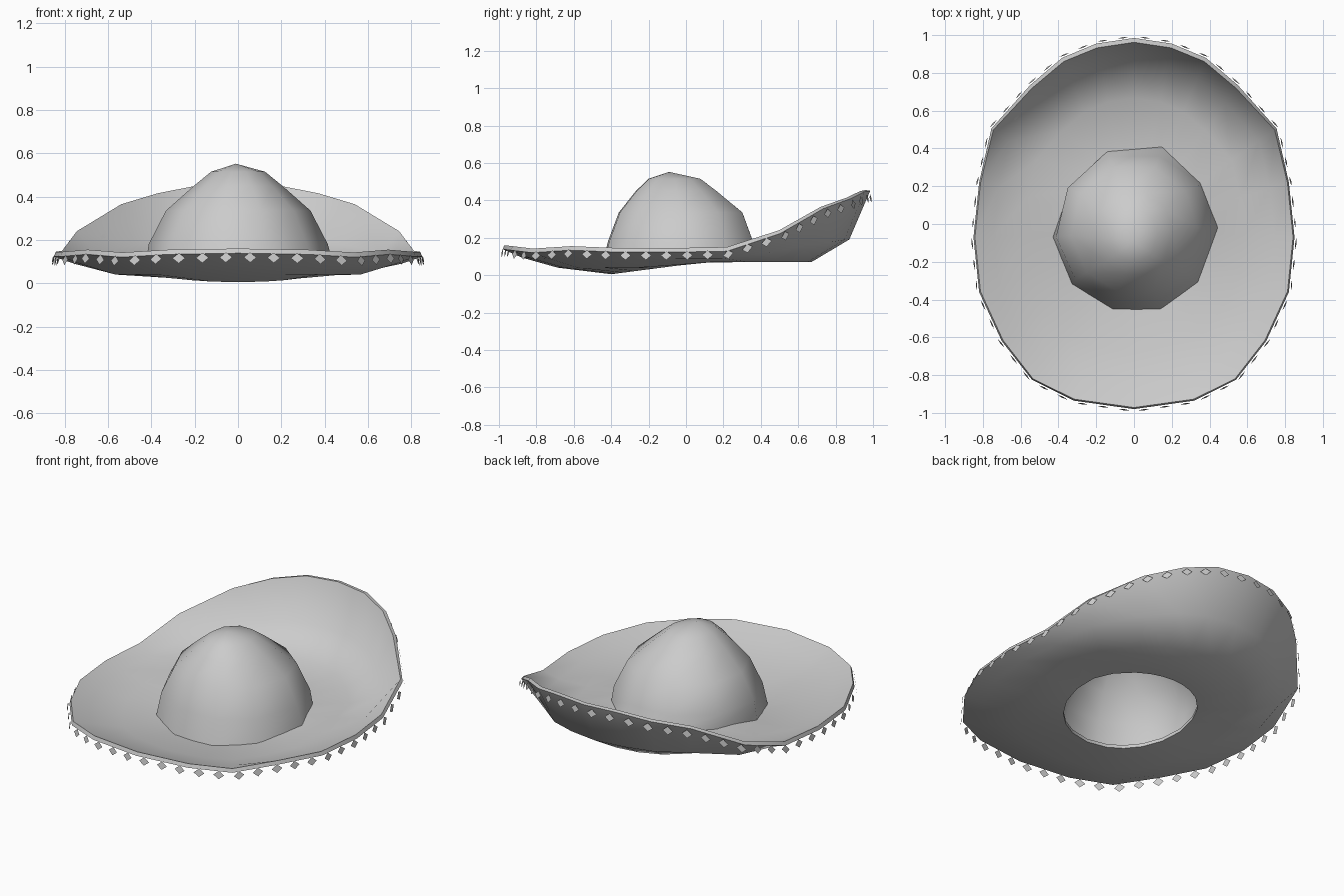
import bpy, math
from mathutils import Vector

if "Cube" in bpy.data.objects:
    bpy.data.objects.remove(bpy.data.objects["Cube"])


def make_object(name, verts, faces, angle=None):
    mesh = bpy.data.meshes.new(name)
    mesh.from_pydata(verts, [], faces)
    mesh.update()
    ob = bpy.data.objects.new(name, mesh)
    bpy.context.collection.objects.link(ob)
    if angle:
        bpy.ops.object.select_all(action='DESELECT')
        bpy.context.view_layer.objects.active = ob
        ob.select_set(True)
        bpy.ops.object.shade_smooth_by_angle(angle=math.radians(angle))
    return ob


def bridge(a, b, n):
    return [(a + i, a + (i + 1) % n, b + (i + 1) % n, b + i) for i in range(n)]


# Rim outline: right half from back to front, mirrored to the left
half = [(0, .985, .455), (.2, .955, .45), (.38, .88, .415), (.55, .735, .365),
        (.755, .505, .24), (.82, .22, .15), (.85, -.07, .145), (.82, -.36, .145),
        (.7, -.62, .155), (.54, -.825, .142), (.32, -.935, .155), (0, -.98, .16)]
rim = [Vector(p) for p in half]
rim += [Vector((-x, y, z)) for x, y, z in reversed(half[1:-1])]
n = len(rim)


def deck(y):
    # height of the gently tilted flat part of the underside
    return min(.07, max(.005, .005 + (y + .4) * .13))


# Brim: closed skin of underside rings, rim and top rings around the hole
under, top = [[], [], [], []], [[], [], [], []]
T = .02
for p in rim:
    d = Vector((p.x, p.y + .03, 0))
    u = d.normalized()
    c = Vector((0, -.03, 0))
    rise = max(0, p.z - .15)
    h = c + u * .37
    h.z = deck(h.y)
    b = c + d * .69
    b.z = max(.04, min(.07, deck(b.y) + .005))
    m = c + d * .89
    m.z = .09 + rise * .33
    edge = Vector((p.x, p.y, p.z - .022 + rise * .06))
    for ring, q in zip(under, (h, b, m, edge)):
        ring.append(q)
    lean = .008 + rise * .05
    for ring, q, k in zip(top, (h, b, m, p), (0, .004, .012, lean)):
        v = q - u * k
        v.z = q.z + (T if q is not p else 0)
        ring.append(v)
rings = under + top[::-1]
faces = []
for k in range(8):
    faces += bridge(k * n, ((k + 1) % 8) * n, n)
make_object("brim", [v for r in rings for v in r], faces, 40)

# Crown: ten-sided dome with a peak pushed toward the front
sides = 10
base = [(-.14, .385), (.15, .41), (.35, .22), (.445, -.02), (.34, -.31),
        (.14, -.455), (-.11, -.455), (-.33, -.32), (-.43, -.07), (-.34, .19)]
verts = [(x, y, deck(y) + .014) for x, y in base]
levels = [(.18, .415, .405, -.025), (.335, .335, .345, -.025),
          (.45, .205, .225, -.05), (.515, .125, .145, -.06)]
for z, rx, ry, cy in levels:
    for x, y in base:
        d = Vector((x, y + .025)).normalized()
        verts.append((d.x * rx, cy + d.y * ry, z))
verts.append((-.01, -.09, .552))
faces = []
for k in range(len(levels)):
    faces += [f[::-1] for f in bridge(k * sides, (k + 1) * sides, sides)]
last = len(levels) * sides
faces += [(last + (i + 1) % sides, last + i, len(verts) - 1) for i in range(sides)]
make_object("crown", verts, faces, 60)

# Trim: small flat diamonds hanging evenly along the rim
lengths = [(rim[(i + 1) % n] - rim[i]).length for i in range(n)]
count = 54
verts, faces = [], []
for j in range(count):
    s = (j + .5) / count * sum(lengths)
    i = 0
    while s > lengths[i]:
        s -= lengths[i]
        i += 1
    along = (rim[(i + 1) % n] - rim[i]).normalized()
    out = Vector((-along.y, along.x, 0)).normalized()
    c = rim[i] + along * s + out * .01 - Vector((0, 0, .04))
    w = along * .03
    hgt = Vector((0, 0, .024)) - out * .004
    k = len(verts)
    verts += [c - w, c - hgt, c + w, c + hgt]
    faces.append((k, k + 1, k + 2, k + 3))
make_object("rim_diamonds", verts, faces)
